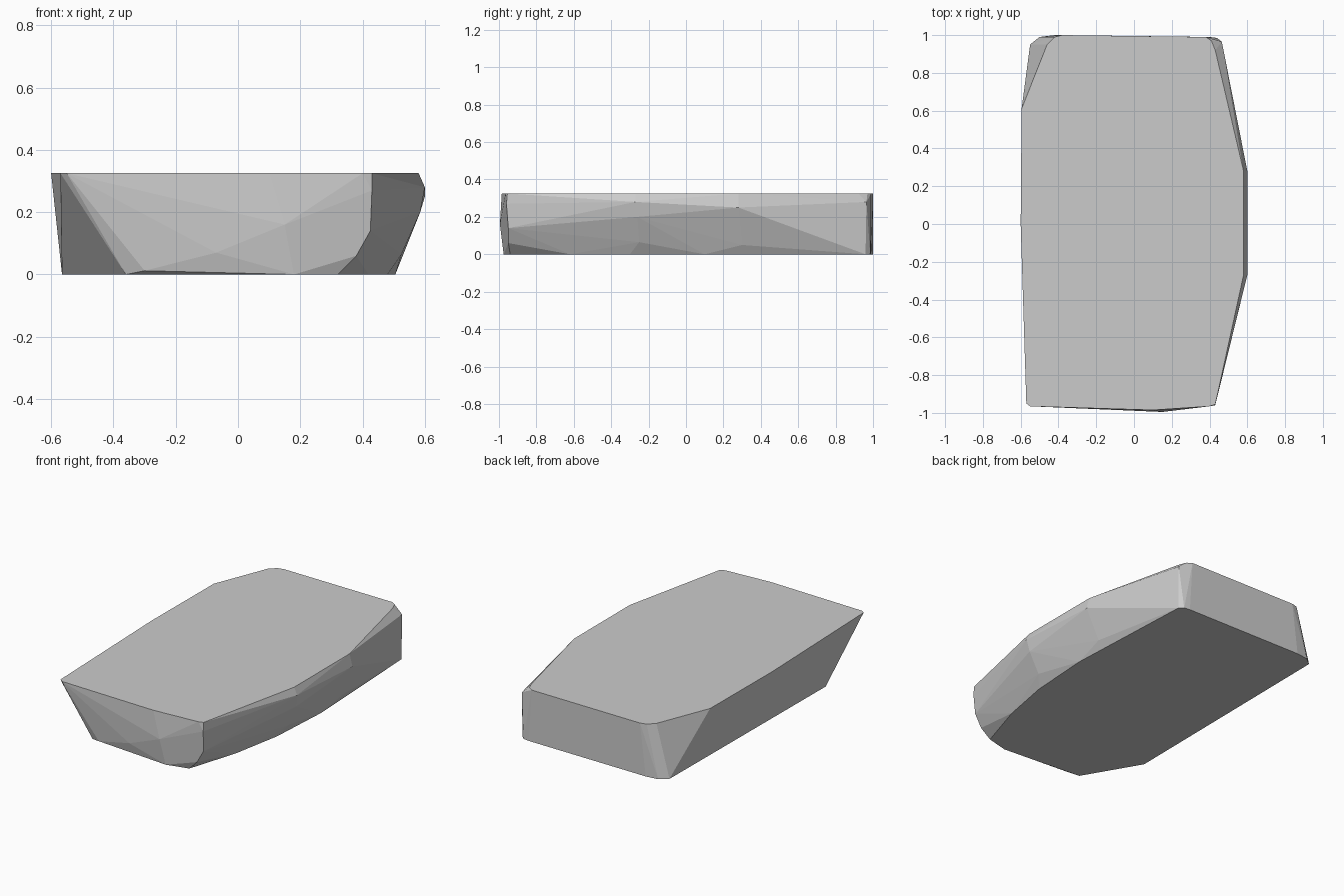
import bpy, bmesh, math

cube = bpy.data.objects.get("Cube")
if cube:
    bpy.data.objects.remove(cube, do_unlink=True)

HEIGHT = 0.325

# Stone colour
grey = bpy.data.materials.new("stone_grey")
grey.use_nodes = True
colour = (0.6, 0.6, 0.6, 1)
grey.diffuse_color = colour
grey.node_tree.nodes["Principled BSDF"].inputs["Base Color"].default_value = colour

# Flat top outline
top = [(-.57, -.95), (-.55, -.965), (.1, -.985), (.4, -.965), (.43, -.955),
       (.58, -.27), (.58, .28), (.43, .92), (.41, .97), (.38, .99),
       (-.38, 1), (-.42, .99), (-.46, .95), (-.595, .61), (-.6, 0)]

# Flat underside outline, chamfered at the front corners
base = [(-.565, -.58), (-.36, -.93), (.18, -.975), (.32, -.94), (.42, -.62),
        (.48, -.3), (.505, .1), (.465, .96), (.44, .985), (.4, .99),
        (-.42, 1), (-.5, .99), (-.55, .95)]

# Bulging points of the chipped sides
sides = [(-.3, -.955, .012), (-.07, -.98, .07), (.15, -.995, .16), (.43, -.96, .27),
         (.425, -.95, .14), (.38, -.95, .06), (.6, -.27, .28), (.6, .28, .25),
         (.585, -.26, .2), (.525, -.25, .065), (.525, .3, .05), (.465, .965, .28)]

bm = bmesh.new()
points = [(x, y, HEIGHT) for x, y in top] + [(x, y, 0) for x, y in base] + sides
for point in points:
    bm.verts.new(point)
hull = bmesh.ops.convex_hull(bm, input=bm.verts)
loose = {v for v in hull["geom_interior"] + hull["geom_unused"] if isinstance(v, bmesh.types.BMVert)}
bmesh.ops.delete(bm, geom=list(loose), context='VERTS')

# Merge flat areas into single facets
bmesh.ops.dissolve_limit(bm, angle_limit=math.radians(1), verts=bm.verts, edges=bm.edges)
bmesh.ops.recalc_face_normals(bm, faces=bm.faces)

mesh = bpy.data.meshes.new("stone_slab")
bm.to_mesh(mesh)
bm.free()
mesh.materials.append(grey)
slab = bpy.data.objects.new("stone_slab", mesh)
bpy.context.collection.objects.link(slab)
